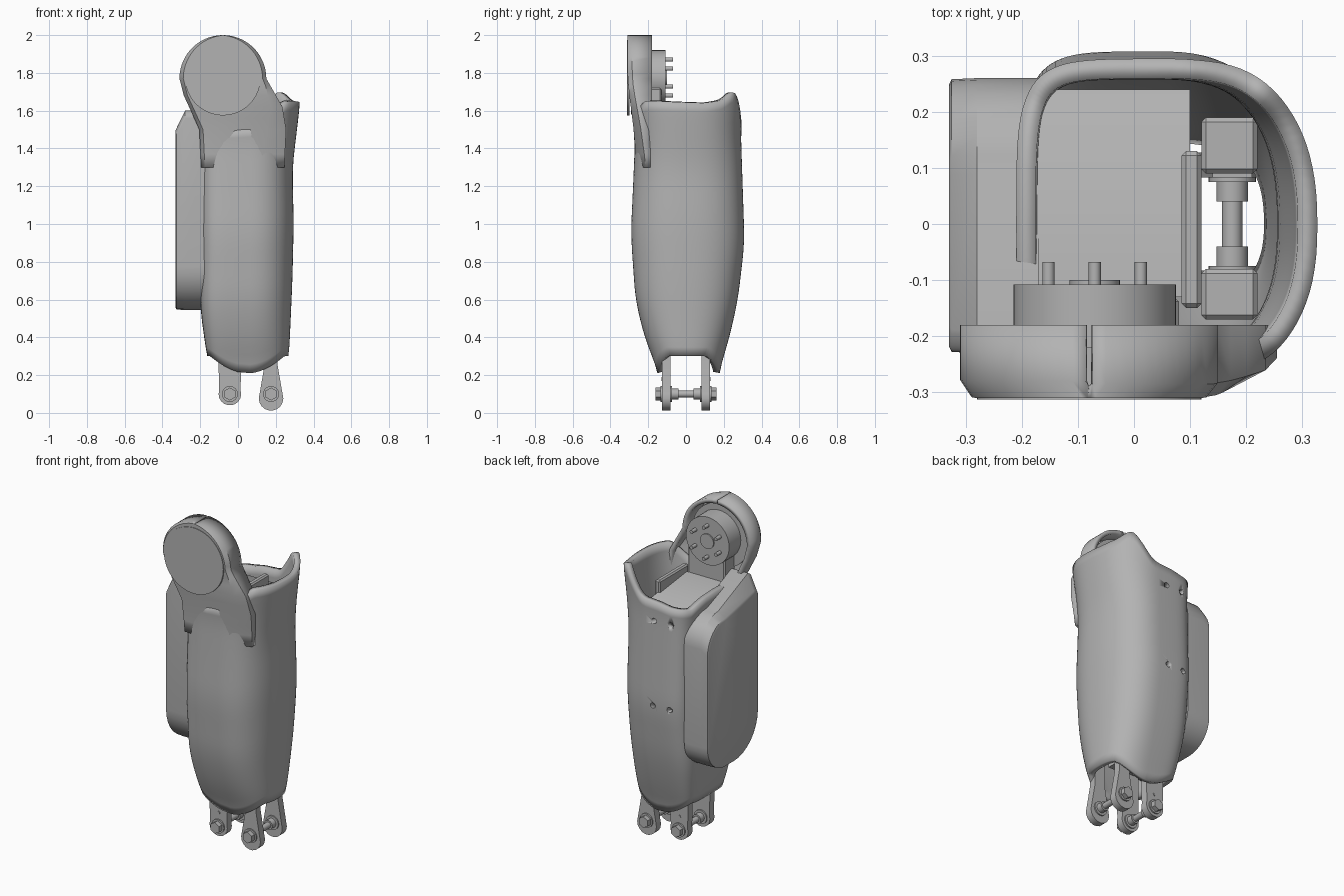
import bpy, bmesh, math
from mathutils import Matrix

if "Cube" in bpy.data.objects:
    bpy.data.objects.remove(bpy.data.objects["Cube"], do_unlink=True)

grey = bpy.data.materials.new("satin grey")
grey.use_nodes = True
grey.diffuse_color = (0.45, 0.45, 0.45, 1)
grey.node_tree.nodes["Principled BSDF"].inputs["Base Color"].default_value = (0.45, 0.45, 0.45, 1)


def finish(name, bm, angle=35):
    mesh = bpy.data.meshes.new(name)
    bm.to_mesh(mesh)
    bm.free()
    ob = bpy.data.objects.new(name, mesh)
    bpy.context.collection.objects.link(ob)
    mesh.materials.append(grey)
    bpy.ops.object.select_all(action='DESELECT')
    ob.select_set(True)
    bpy.context.view_layer.objects.active = ob
    bpy.ops.object.shade_smooth_by_angle(angle=math.radians(angle))
    return ob


def loft(name, rings, caps=True, seam=True, angle=35):
    bm = bmesh.new()
    rows = [[bm.verts.new(p) for p in ring] for ring in rings]
    n = len(rows[0])
    for a, b in zip(rows, rows[1:]):
        for i in range(n if seam else n - 1):
            j = (i + 1) % n
            bm.faces.new((a[i], a[j], b[j], b[i]))
    if caps:
        bm.faces.new(rows[0])
        bm.faces.new(rows[-1])
        bmesh.ops.recalc_face_normals(bm, faces=bm.faces)
    return finish(name, bm, angle)


def thicken(ob, depth):
    wall = ob.modifiers.new("wall", 'SOLIDIFY')
    wall.thickness, wall.offset = depth, -1
    bpy.context.view_layer.objects.active = ob
    bpy.ops.object.modifier_apply(modifier=wall.name)


def box(name, x, y, z, bevel=0.008):
    bm = bmesh.new()
    bmesh.ops.create_cube(bm, size=1)
    for v in bm.verts:
        v.co = [(r[0] + r[1]) / 2 + c * (r[1] - r[0]) for c, r in zip(v.co, (x, y, z))]
    bmesh.ops.bevel(bm, geom=bm.edges[:], offset=bevel, segments=1, affect='EDGES')
    return finish(name, bm)


def rod(name, x, z, y0, y1, r, sides=32):
    bm = bmesh.new()
    place = Matrix.Translation((x, (y0 + y1) / 2, z)) @ Matrix.Rotation(math.pi / 2, 4, 'X')
    bmesh.ops.create_cone(bm, cap_ends=True, segments=sides, radius1=r, radius2=r,
                          depth=y1 - y0, matrix=place)
    return finish(name, bm)


def lerp(keys, t):
    if t <= keys[0][0]:
        return keys[0][1]
    for (a, p), (b, q) in zip(keys, keys[1:]):
        if t <= b:
            return p + (q - p) * (t - a) / (b - a)
    return keys[-1][1]


def soft(keys, t, w=0.08):
    return sum(lerp(keys, t + w * k / 3) for k in range(-3, 4)) / 7


# Shell outline: how far the skin reaches to each side at a height
RIGHT = [(.2, .25), (.3, .27), (.7, .288), (1, .295), (1.3, .288), (1.65, .33)]
LEFT = [(.2, -.14), (.3, -.165), (.55, -.2), (1.4, -.2), (1.7, -.22)]
FRONT = [(.2, -.14), (.4, -.22), (.6, -.268), (.95, -.292), (1.2, -.28),
         (1.45, -.27), (1.6, -.29), (1.76, -.31)]
BACK = [(.2, .17), (.4, .23), (.6, .275), (.9, .31), (1.2, .3), (1.5, .29), (1.65, .305)]
# Top rim height by angle around the shell
RIM = [(-180, 1.55), (-130, 1.5), (-90, 1.5), (-65, 1.58), (-45, 1.65), (-25, 1.65), (15, 1.64),
       (35, 1.655), (52, 1.7), (58, 1.69), (80, 1.55), (100, 1.52), (150, 1.51), (180, 1.55)]
MID = 0.05


def skin(deg, z):
    c, s = math.cos(math.radians(deg)), math.sin(math.radians(deg))
    power = 2 / 2.4 if c >= 0 else 2 / 5
    reach = soft(RIGHT, z) - MID if c >= 0 else MID - soft(LEFT, z)
    depth = soft(BACK, z) if s >= 0 else -soft(FRONT, z)
    return (MID + math.copysign(abs(c) ** power * reach, c),
            math.copysign(abs(s) ** power * depth, s), z)


rings = []
for row in range(29):
    t = row / 28
    ring = []
    for k in range(90):
        deg = -180 + 4 * k
        low = min(.3, .21 + .11 * ((skin(deg, .25)[0] - MID) / .21) ** 2)
        ring.append(skin(deg, low + (soft(RIM, deg, 4) - low) * t))
    rings.append(ring)
shell = loft("outer_shell", rings, caps=False)
thicken(shell, .035)

# Screw holes through the back of the shell
for x, z in ((.01, 1.42), (-.1, 1.42), (.01, .91), (-.1, .91)):
    cutter = rod("hole_cutter", x, z, .15, .4, .016, 16)
    cutter.hide_render = True
    cut = shell.modifiers.new("hole", 'BOOLEAN')
    cut.operation, cut.object, cut.solver = 'DIFFERENCE', cutter, 'EXACT'
    bpy.context.view_layer.objects.active = shell
    bpy.ops.object.modifier_apply(modifier=cut.name)
    bpy.data.objects.remove(cutter, do_unlink=True)

# Shoulder collar: hollow neck flaring into a round head
CX, CZ, CR = -.08, 1.77, .23
NECK_L = [(1.3, -.195), (1.5, -.205), (1.6, -.25), (1.68, -.287), (CZ, CX - CR)]
NECK_R = [(1.3, .245), (1.5, .255), (1.62, .235), (1.7, .19), (CZ, CX + CR)]
spans = [(z, lerp(NECK_L, z), lerp(NECK_R, z)) for z in (1.3, 1.37, 1.43, 1.5, 1.56, 1.62, 1.68, 1.73)]
for k in range(16):
    a = math.radians(k * 5.9)
    spans.append((CZ + CR * math.sin(a), CX - CR * math.cos(a), CX + CR * math.cos(a)))
rings = []
for z, l, r in spans:
    front = soft(FRONT, z) + lerp([(1.3, .012), (1.45, 0)], z)
    bevel = min(.02, (r - l) * .3)
    side = min(lerp([(1.3, .13), (1.5, .1), (1.75, .02)], z), (r - l) * .3)
    drop = lerp([(1.3, .05), (1.75, .025)], z)
    rings.append([(l, -.18, z), (l, front + .03, z), (l + bevel, front, z),
                  (r - side, front, z), (r, front + drop, z), (r, -.18, z)])
collar = loft("shoulder_collar", rings, caps=False, seam=False)
thicken(collar, .025)
rod("shoulder_cap", CX, CZ + .005, -.313, -.3, .2, 64)

# Shoulder motor with pins and its mount
rod("motor_flange", CX, CZ, -.29, -.22, .19, 48)
rod("motor_body", -.07, 1.775, -.23, -.108, .145, 48)
rod("motor_hub", -.07, 1.775, -.12, -.1, .045)
for k in range(6):
    a = math.radians(60 * k + 30)
    rod("motor_pin", -.07 + .095 * math.cos(a), 1.775 + .095 * math.sin(a), -.12, -.068, .011, 12)
box("motor_mount", (-.17, .08), (-.23, -.13), (1.35, 1.72))
box("side_arm", (.085, .12), (-.15, .13), (1.35, 1.58))

# Inner core with a sloping lid
core = [(-.13, 1.54), (.19, 1.5), (.24, 1.46), (.24, .85), (.12, .4), (-.1, .4)]
loft("inner_core", [[(x, y, z) for y, z in core] for x in (-.175, .1)])


# Side pod: panel on the flank, square at the upper front and round elsewhere
def panel(x, inset, top_back, top_front):
    ring = []
    for y, z, r, sy, sz, start in (
            (.26, top_back, .17, -1, -1, 0), (-.23, top_front, .04, 1, -1, 90),
            (-.23, .545, .23, 1, 1, 180), (.26, .545, .17, -1, 1, 270)):
        cy, cz = y + sy * (r + inset), z + sz * (r + inset)
        for k in range(9):
            a = math.radians(start + k * 11.25)
            ring.append((x, cy + r * math.cos(a), cz + r * math.sin(a)))
    return ring


loft("side_pod", [panel(-.17, 0, 1.48, 1.6), panel(-.28, 0, 1.48, 1.6),
                  panel(-.325, .002, 1.45, 1.51), panel(-.33, .012, 1.45, 1.51)], angle=30)


# Lower hinge lugs in two pairs, with bolts
def lug(name, x, zc, r, top_half, y0, y1):
    outline = [(x + r * math.cos(math.radians(a)), zc + r * math.sin(math.radians(a)))
               for a in range(-200, 21, 20)]
    outline += [(x + top_half, .25), (x + top_half, .45), (x - top_half, .45), (x - top_half, .25)]
    loft(name, [[(px, y, pz) for px, pz in outline] for y in (y0, y1)])


for label, x, zc, r, half in (("inner", -.043, .1, .06, .06), ("outer", .175, .077, .065, .035)):
    for end, side in (("front", -1), ("back", 1)):
        lug(f"{label}_{end}_lug", x, zc, r, half, side * .105 - .022, side * .105 + .022)
        rod(f"{label}_{end}_bolt", x, .1, side * .14 - .022, side * .14 + .022, .034, 6)
        rod(f"{label}_{end}_washer", x, .1, side * .105 - .03, side * .105 + .03, .042)
        rod(f"{label}_{end}_spacer", x, .1, side * .065 - .025, side * .065 + .025, .028)
    rod(f"{label}_axle", x, .1, -.1, .1, .018)
for y in (-.125, .125):
    rod("lug_rivet", -.043, .18, y - .006, y + .006, .011, 12)

# Ribs carrying the outer lugs inside the shell
box("front_rib", (.12, .22), (-.17, -.08), (.55, .9))
box("back_rib", (.12, .22), (.09, .19), (.55, .9))
